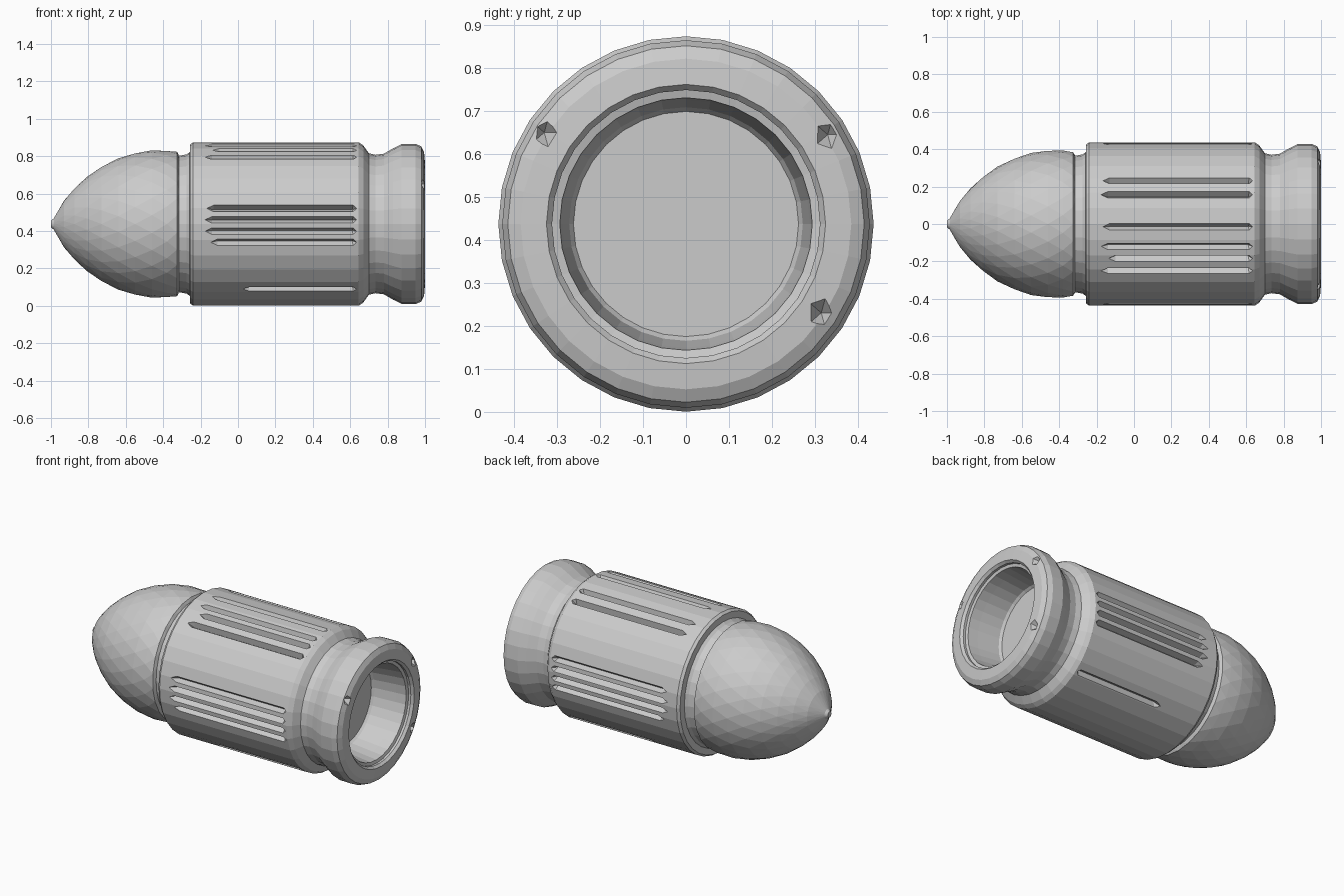
import bpy, bmesh
from math import sin, cos, pi, radians
from mathutils import Vector

if "Cube" in bpy.data.objects:
    bpy.data.objects.remove(bpy.data.objects["Cube"])

ZC = 0.437   # height of the long axis
SEG = 32


def around(x, r, a):
    """Point on the lathe: angle measured up from the front (-y) side."""
    return Vector((x, -r * cos(a), ZC + r * sin(a)))


def finish(name, bm):
    bmesh.ops.recalc_face_normals(bm, faces=bm.faces)
    me = bpy.data.meshes.new(name)
    bm.to_mesh(me)
    bm.free()
    ob = bpy.data.objects.new(name, me)
    bpy.context.collection.objects.link(ob)
    return ob


def lathe(name, profile, seg, stagger=False):
    """Flat-sided turned part along x, closed with a cap at both ends.
    Stagger gives alternating triangular facets."""
    bm = bmesh.new()
    rings = []
    for i, (x, r) in enumerate(profile):
        off = 0.5 * (i % 2) if stagger else 0
        rings.append([bm.verts.new(around(x, r, 2 * pi * (k + off) / seg))
                      for k in range(seg)])
    for i, (a, b) in enumerate(zip(rings, rings[1:])):
        for k in range(seg):
            n = (k + 1) % seg
            if not stagger:
                bm.faces.new((a[k], a[n], b[n], b[k]))
            elif i % 2 == 0:
                bm.faces.new((a[k], a[n], b[k]))
                bm.faces.new((a[n], b[n], b[k]))
            else:
                bm.faces.new((a[k], a[n], b[n]))
                bm.faces.new((a[k], b[n], b[k]))
    bm.faces.new(rings[0])
    bm.faces.new(rings[-1])
    return finish(name, bm)


def hull(bm, points):
    verts = [bm.verts.new(p) for p in points]
    bmesh.ops.convex_hull(bm, input=verts)


# Rounded nose with a small nub at the tip
lathe("nose", [(-1.0, 0.018), (-0.985, 0.03), (-0.965, 0.065), (-0.93, 0.125),
               (-0.875, 0.19), (-0.81, 0.25), (-0.73, 0.307), (-0.64, 0.351),
               (-0.55, 0.38), (-0.46, 0.394), (-0.38, 0.393), (-0.325, 0.386),
               (-0.315, 0.366)], 26, stagger=True)

# Casing: neck groove, ribbed body, waist, rim and hollow base
casing = lathe("casing", [
    (-0.315, 0.365), (-0.275, 0.372), (-0.258, 0.385), (-0.256, 0.425),
    (-0.24, 0.437), (0.645, 0.437), (0.67, 0.42), (0.70, 0.378),
    (0.735, 0.37), (0.78, 0.376), (0.83, 0.405), (0.875, 0.427),
    (0.95, 0.428), (0.98, 0.415), (0.995, 0.385), (1.0, 0.325),
    (0.985, 0.312), (0.97, 0.312), (0.965, 0.294), (0.90, 0.288),
    (0.76, 0.272), (0.745, 0.262)], SEG)

# Cutter: tapered flutes in clusters round the body
bm = bmesh.new()
flutes = [(-13, -0.17), (-5, -0.20), (3, -0.20), (11, -0.19),
          (55, -0.20), (65, -0.16), (74, -0.20), (88, -0.19),
          (111, -0.20), (122, -0.19),
          (169, -0.19), (177, -0.20), (185, -0.20), (193, -0.17),
          (-53, 0.0), (233, 0.0)]
for deg, x0 in flutes:
    a, x1, w = radians(deg), 0.65, 0.03
    side = Vector((0, sin(a), cos(a))) * w
    p = [around(x0 + 0.06, 0.40, a), around(x1 - 0.04, 0.40, a),
         around(x0, 0.46, a), around(x1, 0.46, a)]
    for x in (x0 + 0.06, x1 - 0.03):
        p += [around(x, 0.46, a) + side, around(x, 0.46, a) - side]
    hull(bm, p)

# Cutter: three small notches in the rim face
for y, z in ((-0.33, 0.65), (0.33, 0.645), (0.315, 0.23)):
    p = [Vector((0.95, y, z))]
    for k in range(5):
        t = 2 * pi * k / 5
        p.append(Vector((1.03, y + 0.05 * cos(t), z + 0.06 * sin(t))))
    hull(bm, p)
cutter = finish("flute_and_notch_cutter", bm)
cutter.hide_render = True
cutter.hide_viewport = True
cutter.display_type = 'WIRE'

mod = casing.modifiers.new("flutes", 'BOOLEAN')
mod.operation = 'DIFFERENCE'
mod.solver = 'EXACT'
mod.object = cutter
